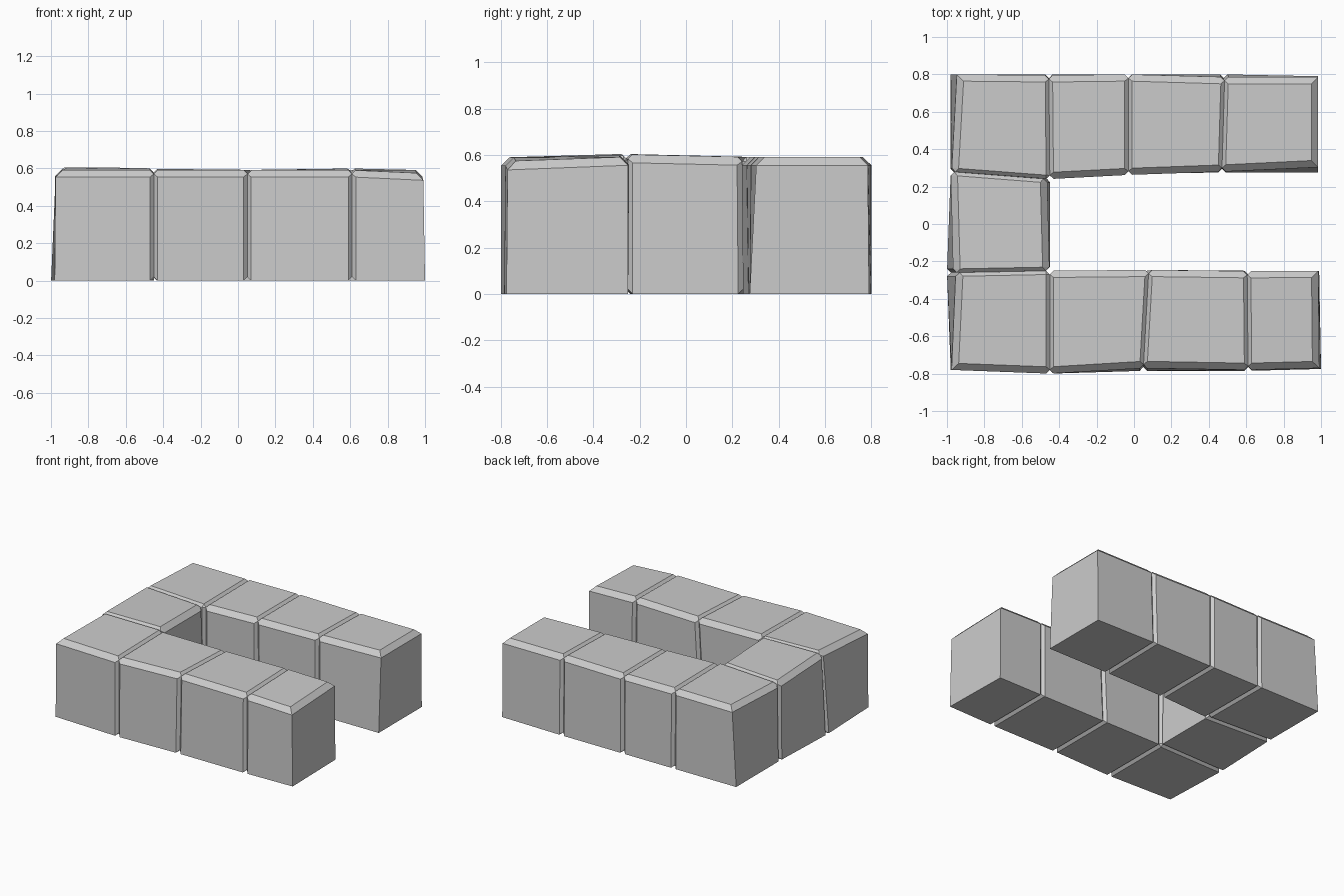
import bpy, bmesh

if "Cube" in bpy.data.objects:
    bpy.data.objects.remove(bpy.data.objects["Cube"])

TOP_BEVEL = 0.036
JOINT_WEIGHT = 0.55
FRONT, RIGHT, BACK, LEFT = range(4)


def stone(name, bottom, top, joints):
    """Irregular block; corners run front-left, front-right, back-right, back-left.
    Sides listed in joints touch another stone and get narrow bevels all round."""
    bm = bmesh.new()
    layer = bm.edges.layers.float.new("bevel_weight_edge")
    b = [bm.verts.new((x, y, 0)) for x, y in bottom]
    t = [bm.verts.new(p) for p in top]
    bm.faces.new(b[::-1])
    bm.faces.new(t)
    for i in range(4):
        j = (i + 1) % 4
        bm.faces.new((b[i], b[j], t[j], t[i]))
    for i in range(4):
        j = (i + 1) % 4
        bm.edges.get((t[i], t[j]))[layer] = JOINT_WEIGHT if i in joints else 1.0
        if i in joints:
            for e in ((b[i], b[j]), (b[i], t[i]), (b[j], t[j])):
                bm.edges.get(e)[layer] = JOINT_WEIGHT
    bmesh.ops.recalc_face_normals(bm, faces=bm.faces)
    me = bpy.data.meshes.new(name)
    bm.to_mesh(me)
    bm.free()
    ob = bpy.data.objects.new(name, me)
    bpy.context.collection.objects.link(ob)
    mod = ob.modifiers.new("chamfer", 'BEVEL')
    mod.limit_method = 'WEIGHT'
    mod.offset_type = 'OFFSET'
    mod.width = TOP_BEVEL
    mod.segments = 1


def row(name, bottom, top, corner_side):
    """Four stones between five cross-sections (front point, back point)."""
    for i in range(4):
        joints = set()
        if i > 0:
            joints.add(LEFT)
        if i < 3:
            joints.add(RIGHT)
        if i == 0:
            joints.add(corner_side)
        quads = [(s[i][0], s[i + 1][0], s[i + 1][1], s[i][1]) for s in (bottom, top)]
        stone(f"{name}_stone_{i + 1}", quads[0], quads[1], joints)


# Front arm of the wall
row("front_arm",
    [((-0.98, -0.78), (-1.0, -0.26)), ((-0.45, -0.80), (-0.45, -0.25)),
     ((0.05, -0.785), (0.05, -0.25)), ((0.61, -0.785), (0.61, -0.25)),
     ((1.0, -0.775), (0.99, -0.25))],
    [((-0.975, -0.78, 0.59), (-0.95, -0.26, 0.606)),
     ((-0.45, -0.80, 0.59), (-0.45, -0.25, 0.598)),
     ((0.05, -0.77, 0.59), (0.08, -0.245, 0.592)),
     ((0.61, -0.78, 0.59), (0.605, -0.252, 0.60)),
     ((0.99, -0.77, 0.572), (0.985, -0.25, 0.592))],
    BACK)

# Back arm of the wall
row("back_arm",
    [((-0.98, 0.275), (-0.98, 0.80)), ((-0.45, 0.245), (-0.455, 0.80)),
     ((-0.03, 0.27), (-0.03, 0.80)), ((0.47, 0.275), (0.48, 0.80)),
     ((0.985, 0.275), (0.985, 0.79))],
    [((-0.975, 0.28, 0.592), (-0.945, 0.80, 0.592)),
     ((-0.45, 0.24, 0.592), (-0.455, 0.795, 0.592)),
     ((-0.03, 0.262, 0.592), (-0.03, 0.80, 0.592)),
     ((0.47, 0.28, 0.592), (0.485, 0.785, 0.592)),
     ((0.985, 0.305, 0.592), (0.985, 0.785, 0.592))],
    FRONT)

# Single stone joining the two arms on the left
stone("link_stone",
      [(-1.0, -0.26), (-0.45, -0.25), (-0.45, 0.245), (-0.98, 0.275)],
      [(-0.965, -0.26, 0.605), (-0.452, -0.25, 0.603),
       (-0.465, 0.24, 0.592), (-0.98, 0.28, 0.592)],
      {FRONT, BACK})
